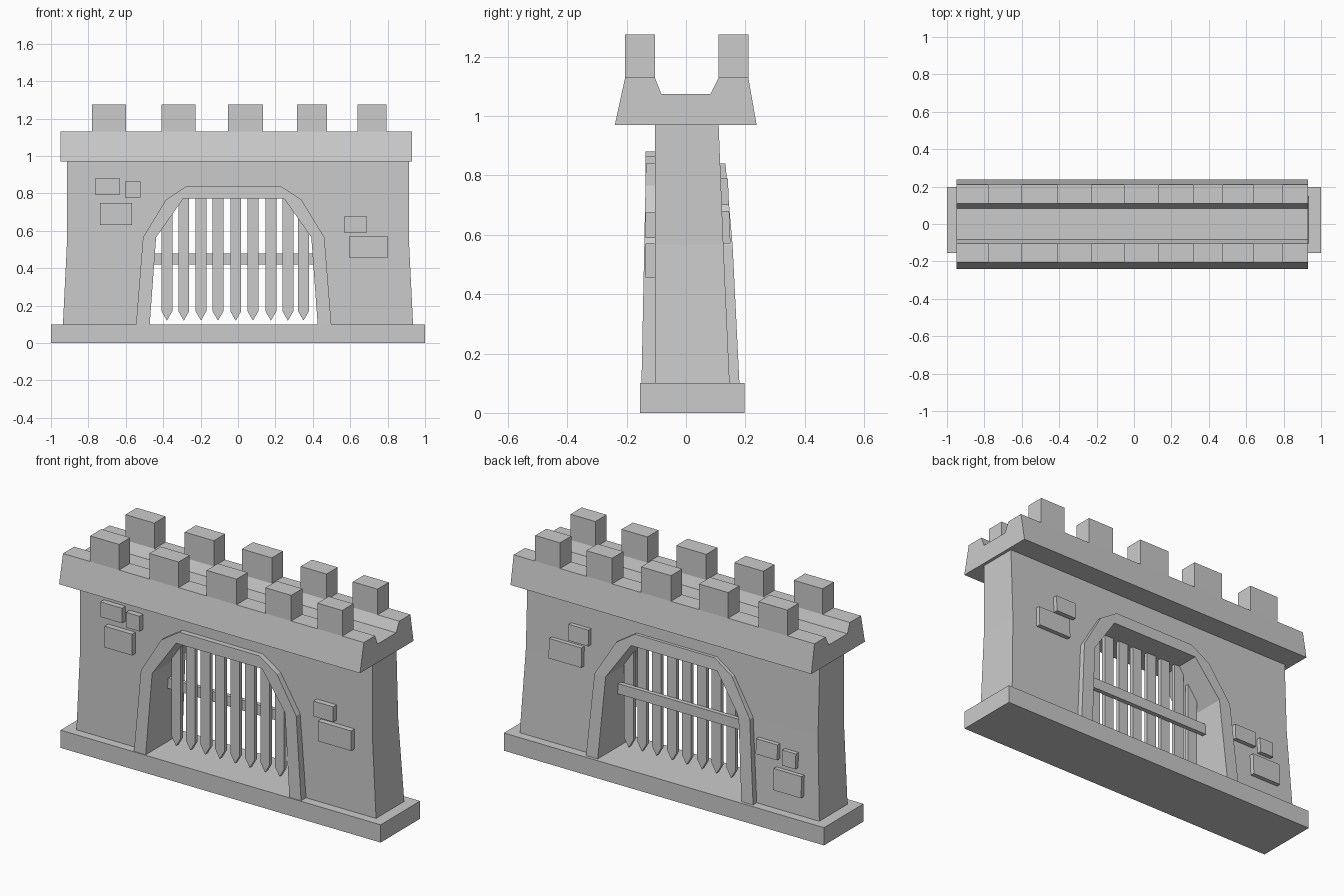
import bpy, bmesh

if "Cube" in bpy.data.objects:
    bpy.data.objects.remove(bpy.data.objects["Cube"])

ARCH_X = -0.023          # centre line of the archway


def finish(name, bm):
    bmesh.ops.recalc_face_normals(bm, faces=bm.faces)
    me = bpy.data.meshes.new(name)
    bm.to_mesh(me)
    bm.free()
    ob = bpy.data.objects.new(name, me)
    bpy.context.collection.objects.link(ob)
    return ob


def box(name, x0, x1, y0, y1, z0, z1):
    return prism(name, [(x0, z0), (x1, z0), (x1, z1), (x0, z1)],
                 lambda z: y0, lambda z: y1)


def prism(name, outline, front, back):
    """Extrude an XZ outline between two depth functions of z."""
    bm = bmesh.new()
    f = [bm.verts.new((x, front(z), z)) for x, z in outline]
    b = [bm.verts.new((x, back(z), z)) for x, z in outline]
    bm.faces.new(f)
    bm.faces.new(b[::-1])
    for i in range(len(f)):
        j = (i + 1) % len(f)
        bm.faces.new((f[i], f[j], b[j], b[i]))
    return finish(name, bm)


def band(name, outer, inner, front, back):
    """Arch-shaped solid between two open XZ paths of equal length."""
    bm = bmesh.new()
    rings = []
    for (ox, oz), (ix, iz) in zip(outer, inner):
        rings.append([bm.verts.new(p) for p in (
            (ox, front(oz), oz), (ix, front(iz), iz),
            (ix, back(iz), iz), (ox, back(oz), oz))])
    for a, b in zip(rings, rings[1:]):
        for i in range(4):
            j = (i + 1) % 4
            bm.faces.new((a[i], a[j], b[j], b[i]))
    bm.faces.new(rings[0])
    bm.faces.new(rings[-1][::-1])
    return finish(name, bm)


def mirrored(path, cx):
    return path + [(2 * cx - x, z) for x, z in reversed(path)]


def lerp_profile(pts):
    """Depth as a piecewise linear function of height."""
    def f(z):
        for (z0, y0), (z1, y1) in zip(pts, pts[1:]):
            if z <= z1:
                break
        return y0 + (y1 - y0) * (z - z0) / (z1 - z0)
    return f


wall_front = lambda z: -0.105
wall_back = lerp_profile([(0.1, 0.147), (0.565, 0.126), (0.97, 0.11)])
frame_front = lerp_profile([(0.1, -0.15), (0.84, -0.135)])
frame_back = lerp_profile([(0.1, 0.18), (0.565, 0.157), (0.84, 0.133)])

# Base slab
box("base", -1, 1, -0.155, 0.197, 0, 0.1)

# Wall with arched tunnel
band("wall",
     mirrored([(-0.936, 0.1), (-0.913, 0.565), (-0.913, 0.97)], 0),
     mirrored([(-0.472, 0.1), (-0.438, 0.565), (-0.292, 0.773)], ARCH_X),
     wall_front, wall_back)

# Raised arch frames on both faces
frame_out = mirrored([(-0.545, 0.1), (-0.508, 0.565), (-0.385, 0.767), (-0.273, 0.84)], ARCH_X)
frame_in = mirrored([(-0.472, 0.1), (-0.438, 0.565), (-0.334, 0.713), (-0.292, 0.773)], ARCH_X)
band("front_arch_frame", frame_out, frame_in, frame_front, wall_front)
band("back_arch_frame", frame_out, frame_in, wall_back, frame_back)

# Parapet: channel profile run along x
profile = [(-0.24, 0.97), (0.238, 0.97), (0.21, 1.13), (0.11, 1.13),
           (0.083, 1.075), (-0.083, 1.075), (-0.105, 1.13), (-0.205, 1.13)]
bm = bmesh.new()
ends = [[bm.verts.new((x, y, z)) for y, z in profile] for x in (-0.95, 0.93)]
bm.faces.new(ends[0])
bm.faces.new(ends[1][::-1])
for i in range(len(profile)):
    j = (i + 1) % len(profile)
    bm.faces.new((ends[0][i], ends[0][j], ends[1][j], ends[1][i]))
finish("parapet", bm)

# Merlons on both edges
for x0, x1 in [(-0.78, -0.60), (-0.41, -0.228), (-0.053, 0.134), (0.315, 0.476), (0.64, 0.795)]:
    box("front_merlon", x0, x1, -0.205, -0.105, 1.13, 1.275)
    box("back_merlon", x0, x1, 0.11, 0.21, 1.13, 1.275)

# Portcullis: pointed bars and a cross rail behind them
for x in (-0.38, -0.29, -0.198, -0.107, -0.012, 0.08, 0.176, 0.267, 0.35):
    w = 0.029
    top = min(0.78, 0.773 - 1.43 * (abs(x - ARCH_X) - 0.269) + 0.045)
    prism("portcullis_bar",
          [(x - w, top), (x - w, 0.17), (x, 0.12), (x + w, 0.17), (x + w, top)],
          lambda z: -0.01, lambda z: 0.012)
box("portcullis_rail", -0.45, 0.405, 0.012, 0.036, 0.42, 0.478)

# Raised stones on the front
for x0, x1, z0, z1 in [(-0.765, -0.63, 0.795, 0.88), (-0.604, -0.52, 0.778, 0.864),
                       (-0.738, -0.567, 0.63, 0.75), (0.567, 0.69, 0.59, 0.676),
                       (0.594, 0.802, 0.457, 0.57)]:
    box("front_stone", x0, x1, -0.136, -0.105, z0, z1)

# Raised stones on the back follow the sloping wall
for x0, x1, z0, z1 in [(0.51, 0.635, 0.70, 0.79), (0.55, 0.754, 0.57, 0.68),
                       (-0.68, -0.546, 0.38, 0.465), (-0.795, -0.71, 0.36, 0.445),
                       (-0.835, -0.66, 0.21, 0.33)]:
    prism("back_stone", [(x0, z0), (x1, z0), (x1, z1), (x0, z1)],
          wall_back, lambda z: wall_back(z) + 0.024)
